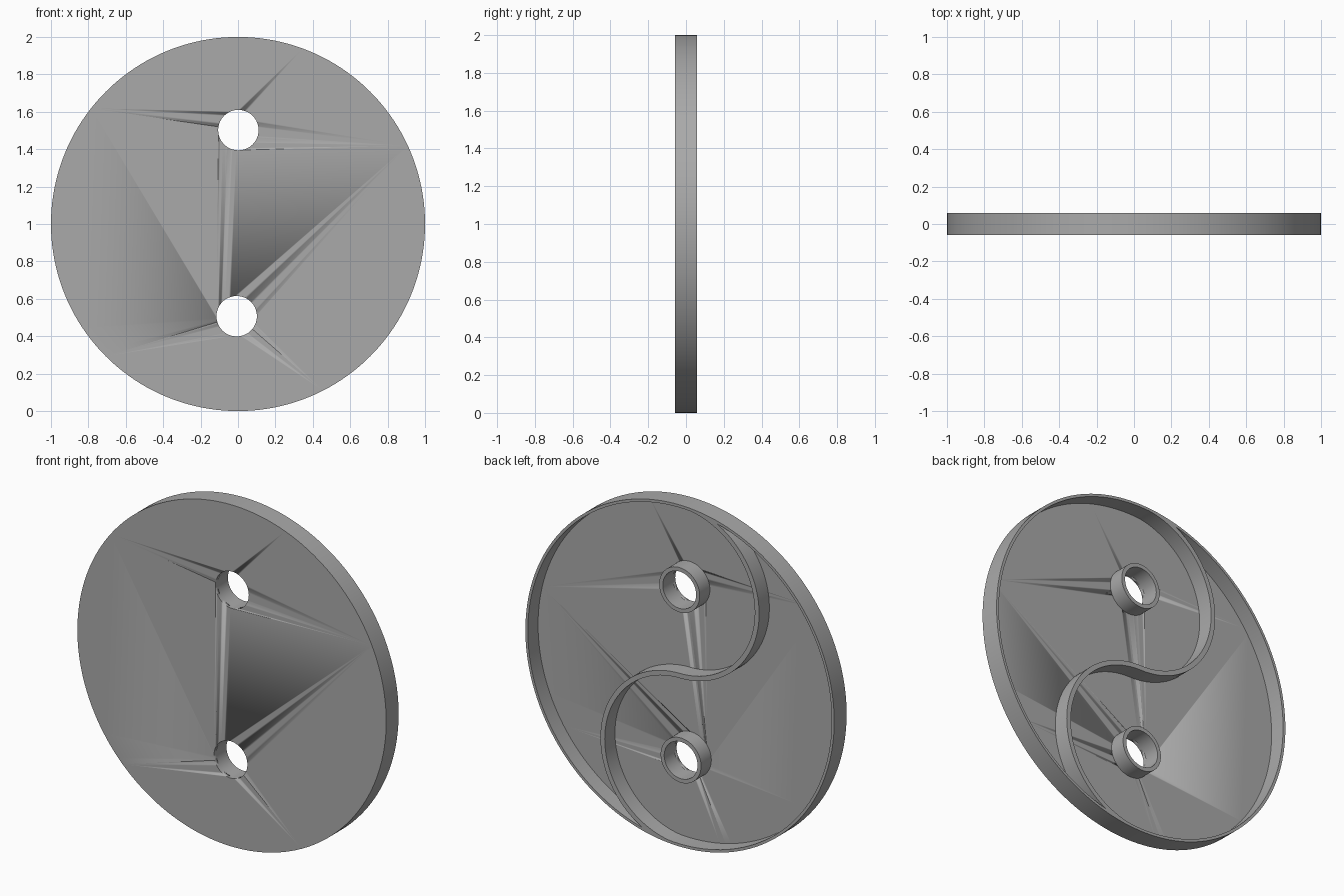
import bpy
import bmesh
import math

if "Cube" in bpy.data.objects:
    bpy.data.objects.remove(bpy.data.objects["Cube"])

HALF = 0.0575        # half of the total depth
FLOOR = -0.037       # inner surface of the plate
RIM_IN = 0.984
HOLE_R, TUBE_R = 0.108, 0.131
HOLES = [(0.002, 1.502), (-0.007, 0.507)]
WALL = 0.014         # half width of the S wall

grey = bpy.data.materials.new("grey")
grey.diffuse_color = (0.4, 0.4, 0.4, 1)
grey.use_nodes = True
grey.node_tree.nodes["Principled BSDF"].inputs["Base Color"].default_value = grey.diffuse_color


def finish(name, bm):
    bmesh.ops.remove_doubles(bm, verts=bm.verts, dist=1e-5)
    bmesh.ops.recalc_face_normals(bm, faces=bm.faces)
    mesh = bpy.data.meshes.new(name)
    bm.to_mesh(mesh)
    bm.free()
    mesh.materials.append(grey)
    obj = bpy.data.objects.new(name, mesh)
    bpy.context.collection.objects.link(obj)
    bpy.ops.object.select_all(action='DESELECT')
    obj.select_set(True)
    bpy.context.view_layer.objects.active = obj
    bpy.ops.object.shade_smooth_by_angle(angle=math.radians(30))
    return obj


def lathe(name, profile, centre, steps):
    """Turn a closed loop of (radius, y) points around the y axis; radius 0 ends are capped."""
    bm = bmesh.new()
    rings = []
    for r, y in profile:
        rings.append([bm.verts.new((centre[0] + r * math.cos(a), y, centre[1] + r * math.sin(a)))
                      for a in (math.tau * i / steps for i in range(steps))])
    for a, b in zip(rings, rings[1:]):
        for i in range(steps):
            j = (i + 1) % steps
            bm.faces.new((a[i], a[j], b[j], b[i]))
    if profile[0] != profile[-1]:
        bm.faces.new(rings[0])
        bm.faces.new(rings[-1])
    return finish(name, bm)


# Round tray: flat front plate with a thin rim around the back
tray = lathe("tray", [(1, -HALF), (1, HALF), (RIM_IN, HALF), (RIM_IN, FLOOR)], (0, 1), 160)

# Two holes through the plate, each with a raised collar
for label, centre in zip(("upper", "lower"), HOLES):
    drill = lathe(label + "_drill", [(HOLE_R, -0.2), (HOLE_R, 0.2)], centre, 64)
    cut = tray.modifiers.new(label + "_hole", 'BOOLEAN')
    cut.operation = 'DIFFERENCE'
    cut.solver = 'EXACT'
    cut.object = drill
    bpy.context.view_layer.objects.active = tray
    bpy.ops.object.modifier_apply(modifier=cut.name)
    bpy.data.objects.remove(drill)
    lathe(label + "_collar", [(TUBE_R, FLOOR), (TUBE_R, HALF), (HOLE_R, HALF),
                              (HOLE_R, FLOOR), (TUBE_R, FLOOR)], centre, 64)

# S-shaped dividing wall: two half circles meeting in the middle
bm = bmesh.new()
rows = []
N = 48
for k in range(2 * N + 1):
    upper = k <= N
    t = math.pi * (k if upper else k - N) / N
    side = -1 if upper else 1
    nx, nz = side * math.sin(t), math.cos(t)      # direction away from the arc centre
    row = []
    for off in (-WALL, WALL):
        r = 0.5 + off * (1 if upper else -1)
        x, z = r * nx, r * nz + (0.5 if upper else -0.5)
        fit = min(1, (RIM_IN + 0.006) / max(math.hypot(x, z), 1e-6))   # end inside the rim
        row.append((x * fit, 1 + z * fit))
    (ax, az), (bx, bz) = row
    rows.append([bm.verts.new(p) for p in ((ax, FLOOR, az), (ax, HALF, az),
                                           (bx, HALF, bz), (bx, FLOOR, bz))])
for a, b in zip(rows, rows[1:]):
    for i in range(4):
        j = (i + 1) % 4
        bm.faces.new((a[i], a[j], b[j], b[i]))
bm.faces.new(rows[0])
bm.faces.new(rows[-1])
finish("dividing_wall", bm)
